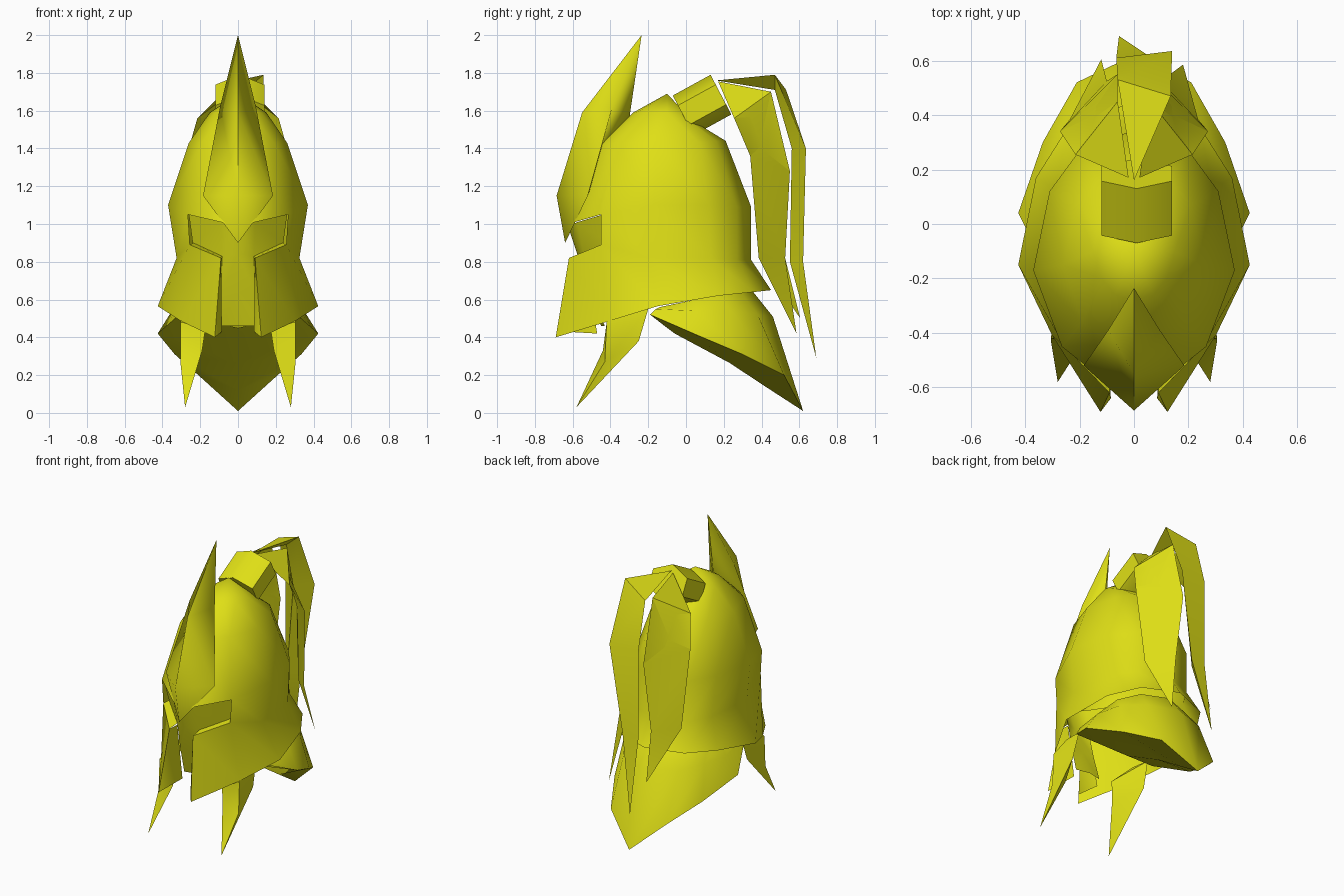
import bpy, bmesh, math

if "Cube" in bpy.data.objects:
    bpy.data.objects.remove(bpy.data.objects["Cube"])

gold = bpy.data.materials.new("yellow_gold")
gold.diffuse_color = (0.74, 0.74, 0.008, 1)
gold.use_nodes = True
gold.node_tree.nodes["Principled BSDF"].inputs["Base Color"].default_value = gold.diffuse_color


def make(name, verts, faces, mirror=False, angle=40):
    """Mesh from points and faces, optionally mirrored across x."""
    bm = bmesh.new()
    vs = [bm.verts.new(v) for v in verts]
    for f in faces:
        bm.faces.new([vs[i] for i in f])
    bmesh.ops.remove_doubles(bm, verts=bm.verts, dist=0.0005)
    bmesh.ops.recalc_face_normals(bm, faces=bm.faces)
    me = bpy.data.meshes.new(name)
    bm.to_mesh(me)
    bm.free()
    me.materials.append(gold)
    for p in me.polygons:
        p.use_smooth = True
    me.set_sharp_from_angle(angle=math.radians(angle))
    ob = bpy.data.objects.new(name, me)
    bpy.context.collection.objects.link(ob)
    if mirror:
        ob.modifiers.new("Mirror", 'MIRROR')
    return ob


def grid(rows, skip=(), wrap=False):
    """Faces bridging equal-length rows of points."""
    n = len(rows[0])
    verts = [p for r in rows for p in r]
    faces = []
    for r in range(len(rows) - 1):
        for c in range(n if wrap else n - 1):
            if (r, c) not in skip:
                d = (c + 1) % n
                faces.append((r * n + c, r * n + d, (r + 1) * n + d, (r + 1) * n + c))
    return verts, faces


def loft(name, root, sections, tip, mirror=False, angle=40):
    """Closed blade: root point, rings, tip point."""
    verts, faces = grid(sections, wrap=True)
    n, last = len(sections[0]), len(verts) - len(sections[0])
    verts += [root, tip]
    a, b = len(verts) - 2, len(verts) - 1
    for c in range(n):
        d = (c + 1) % n
        faces += [(a, c, d), (b, last + d, last + c)]
    return make(name, verts, faces, mirror, angle)


# helmet shell: rings from crown to rim, columns from face centre to nape
rings = [
    [(0, -.28, 1.59), (.07, -.26, 1.59), (.12, -.2, 1.59), (.15, -.1, 1.59),
     (.13, 0, 1.56), (.08, .03, 1.55), (0, .04, 1.54)],
    [(0, -.46, 1.42), (.09, -.44, 1.42), (.19, -.36, 1.43), (.26, -.15, 1.43),
     (.21, .07, 1.43), (.13, .16, 1.44), (0, .21, 1.44)],
    [(0, -.63, .98), (.09, -.59, 1.01), (.265, -.45, 1.05), (.37, -.17, 1.1),
     (.31, .12, 1.1), (.2, .27, 1.09), (0, .345, 1.09)],
    [(0, -.63, .82), (.09, -.62, .82), (.255, -.45, .89), (.325, -.2, .82),
     (.29, .13, .82), (.2, .27, .81), (0, .345, .81)],
    [(0, -.69, .40), (.123, -.69, .40), (.3, -.41, .485), (.425, -.15, .565),
     (.36, .17, .62), (.24, .36, .64), (0, .45, .65)],
]
# eye and mouth openings are left out
verts, faces = grid(rings, skip={(2, 0), (2, 1), (3, 0)})
verts.append((0, -.1, 1.69))
faces += [(c, c + 1, len(verts) - 1) for c in range(6)]
make("helmet_shell", verts, faces, True, 60)

# inward returns along the cheek openings and under the eyes
make("cheek_return", [(.09, -.62, .82), (.123, -.69, .40), (.085, -.64, .43),
                      (.095, -.47, .42), (.085, -.54, .82)],
     [(0, 1, 2), (0, 2, 3, 4)], True)
make("eye_sill", [(.09, -.62, .82), (.255, -.45, .89), (.235, -.41, .9), (.085, -.54, .83)],
     [(0, 1, 2, 3)], True)

# recessed face plate behind the eyes, sloping back down to the mouth
verts, faces = grid([
    [(0, -.625, .99), (.09, -.575, 1.01), (.26, -.44, 1.05)],
    [(0, -.575, .84), (.085, -.54, .83), (.24, -.41, .9)],
    [(0, -.5, .64), (.09, -.5, .64), (.09, -.5, .64)],
    [(0, -.43, .46), (.095, -.45, .46), (.095, -.45, .46)]], skip={(1, 1), (2, 1)})
make("face_plate", verts, faces, True, 60)

# forehead crest blade: front ridge, wing edge and rear keel
loft("front_crest", (0, -.235, 2.0), [
    [(0, -.55, 1.59), (.095, -.39, 1.62), (0, -.3, 1.56), (-.095, -.39, 1.62)],
    [(0, -.685, 1.15), (.185, -.52, 1.15), (0, -.5, 1.2), (-.185, -.52, 1.15)],
], (0, -.64, .9), angle=85)

# tilted six-sided plume socket
sock = []
for cy, cz in ((-.015, 1.575), (.185, 1.685)):
    sock.append([(.15 * math.sin(k * math.pi / 3) + .01,
                  cy - .055 * math.cos(k * math.pi / 3),
                  cz + .105 * math.cos(k * math.pi / 3)) for k in range(6)])
verts, faces = grid(sock, wrap=True)
make("plume_socket", verts, faces + [tuple(range(6)), tuple(range(6, 12))], angle=65)


# side plume leaves: broad thin blades between a front edge and a rear edge
def side_leaf(name, s, tip):
    rows = [[(.215, .255, 1.56), (.06, .45, 1.7)],
            [(.272, .34, 1.36), (.06, .55, 1.28)],
            [(.235, .385, .82), (.1, .525, .82)]]
    rings = []
    for a, b in rows:
        m = [(p + q) / 2 for p, q in zip(a, b)]
        rings.append([(a[0] * s, a[1], a[2]), (b[0] * s, b[1], b[2]),
                      ((m[0] - .015) * s, m[1] - .015, m[2])])
    loft(name, (.02 * s, .17, 1.755), rings, tip)


side_leaf("right_plume_leaf", 1, (.18, .585, .42))
side_leaf("left_plume_leaf", -1, (-.12, .605, .5))

# rear plume leaf
loft("rear_plume_leaf", (0, .16, 1.76), [
    [(-.06, .53, 1.71), (.135, .47, 1.79), (.04, .47, 1.71)],
    [(-.065, .61, 1.4), (.14, .635, 1.4), (.03, .56, 1.4)],
    [(-.065, .61, .8), (.05, .62, .8), (-.01, .55, .8)],
], (-.055, .69, .29))

# neck guard: top surface, outer rim, keeled underside
top = [(.25, -.14, .56), (.29, .05, .6), (.27, .16, .63), (.18, .28, .65), (0, .34, .66)]
mid = [(.31, -.16, .55), (.35, .06, .54), (.31, .24, .54), (.21, .38, .52), (0, .46, .51)]
rim = [(.31, -.19, .52), (.425, .04, .42), (.335, .3, .31), (.21, .52, .2), (0, .62, .01)]
keel = [(0, -.1, .45), (0, -.06, .42), (0, .23, .265), (0, .45, .12), (0, .62, .01)]
verts, faces = grid([top, mid, rim, keel], skip={(2, 3)})
faces.append((13, 14, 18))
make("neck_guard", verts, faces, True, 45)

# cheek spikes below the rim
loft("cheek_spike", (.27, -.33, .56), [
    [(.305, -.42, .48), (.17, -.42, .46), (.28, -.2, .55)],
    [(.305, -.43, .27), (.19, -.44, .33), (.29, -.25, .38)],
], (.28, -.58, .03), True, 30)
